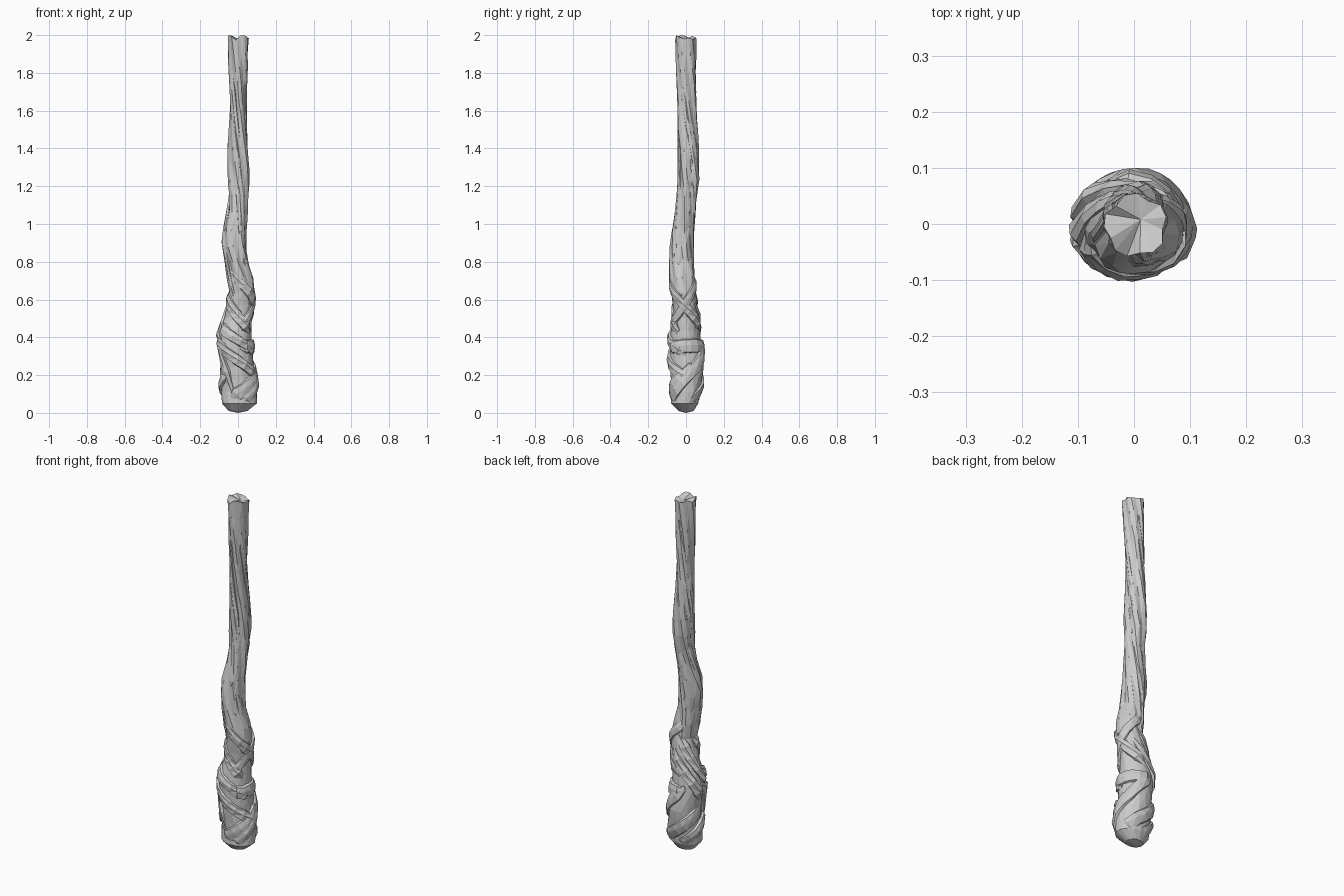
import bpy, bmesh, math, random

if "Cube" in bpy.data.objects:
    bpy.data.objects.remove(bpy.data.objects["Cube"])
random.seed(4)

# silhouette: z, left x, right x, front y, back y
PROFILE = [
    (0.01, -.05, .05, -.04, .04), (.05, -.085, .10, -.08, .065),
    (.12, -.105, .12, -.09, .09), (.24, -.095, .095, -.10, .11),
    (.40, -.12, .085, -.10, .09), (.52, -.08, .085, -.075, .075),
    (.65, -.055, .10, -.09, .06), (.80, -.07, .055, -.09, .04),
    (.92, -.09, .045, -.085, .04), (1.12, -.045, .052, -.05, .055),
    (1.25, -.055, .062, -.045, .075), (1.42, -.055, .055, -.045, .067),
    (1.6, -.043, .043, -.045, .055), (1.99, -.055, .06, -.06, .055)]


def surface(theta, z, s=1.0):
    """Point on the silhouette tube at an angle and height."""
    zc = min(max(z, .01), 1.99)
    for a, b in zip(PROFILE, PROFILE[1:]):
        if zc <= b[0]:
            break
    t = (zc - a[0]) / (b[0] - a[0])
    xl, xr, yl, yr = [p + (q - p) * t for p, q in zip(a[1:], b[1:])]
    return ((xl + xr) / 2 + (xr - xl) / 2 * s * math.cos(theta),
            (yl + yr) / 2 + (yr - yl) / 2 * s * math.sin(theta), z)


def finish(name, bm):
    bmesh.ops.recalc_face_normals(bm, faces=bm.faces)
    me = bpy.data.meshes.new(name)
    bm.to_mesh(me)
    bm.free()
    bpy.context.collection.objects.link(bpy.data.objects.new(name, me))


def bridge(bm, rings):
    for a, b in zip(rings, rings[1:]):
        n = len(a)
        for i in range(n):
            j = (i + 1) % n
            bm.faces.new((a[i], a[j], b[j]))
            bm.faces.new((a[i], b[j], b[i]))


# twisted shaft with lobed cross-section
bm = bmesh.new()
N = 15
LOBES = [1.02, 1.0, .86]
zs = [.01, .05] + [.11 + .066 * i for i in range(10)]
zs += [.8 + .085 * i for i in range(14)] + [1.985]
rings = []
for z in zs:
    ring = []
    for i in range(N):
        th = 2 * math.pi * i / N - 2.4 * z
        s = (.87 if z < .68 else LOBES[i % 3]) * random.uniform(.97, 1.02)
        if z < .06:
            s = 1.0
        dz = random.uniform(-.02, .02) if .7 < z < 1.95 else 0
        if z > 1.95:
            dz = random.uniform(-.012, .015)
        ring.append(bm.verts.new(surface(th, z + dz, s)))
    rings.append(ring)
bridge(bm, rings)
for ring, tip in ((rings[0], (0, 0, 0)), (rings[-1], (.012, .008, 1.975))):
    c = bm.verts.new(tip)
    for i in range(N):
        bm.faces.new((ring[i], ring[(i + 1) % N], c))
finish("twisted_shaft", bm)


def wrap(name, d0, z0, d1, z1, width, lift=1.0):
    """Flat band spiralling from one angle and height to another."""
    n = max(3, round(abs(d1 - d0) / 24))
    t0, t1 = math.radians(d0), math.radians(d1)
    bm = bmesh.new()
    rings = []
    for i in range(n + 1):
        f = i / n
        t, z = t0 + (t1 - t0) * f, z0 + (z1 - z0) * f
        x, y, _ = surface(t, z)
        r = max(.04, math.hypot(x, y))
        du, dv = (t1 - t0) * r, z1 - z0
        length = math.hypot(du, dv)
        end = i in (0, n)
        w = width / 2 * (.5 if end else random.uniform(.9, 1.1))
        ring = []
        for off, s in ((-1, .80), (-.8, .98), (.1, 1.03), (.8, .99), (1, .80)):
            tt = t - dv / length * w * off / r
            zz = max(.015, z + du / length * w * off)
            ring.append(bm.verts.new(surface(tt, zz, s * lift * (.88 if end else 1))))
        rings.append(ring)
    bridge(bm, rings)
    bm.faces.new(rings[0])
    bm.faces.new(rings[-1])
    finish(name, bm)


# bands knotted around the lower end: start angle, start z, end angle, end z
WRAPS = [
    (-190, .39, 10, .17), (-90, .03, 110, .38), (-75, .35, 110, .36),
    (-190, .48, -110, .08), (-170, .47, 0, .31), (-80, .46, 110, .73),
    (-130, .74, 90, .44), (-190, .64, -30, .43), (100, .66, 210, .36),
    (60, .58, 185, .3), (20, .04, 190, .26), (90, .03, 235, .22),
    (-120, .07, 40, .26)]
for k, band in enumerate(WRAPS):
    wrap(f"wrapped_band_{k + 1}", *band, random.uniform(.055, .075))

# long strands spiralling up the shaft in two tiers of three
for k in range(6):
    z0 = .62 if k < 3 else 1.16
    d = -60 + 120 * k + (70 if k > 2 else 0)
    wrap(f"long_strand_{k + 1}", d - 52, z0 + .72, d + 52, z0, .045)
